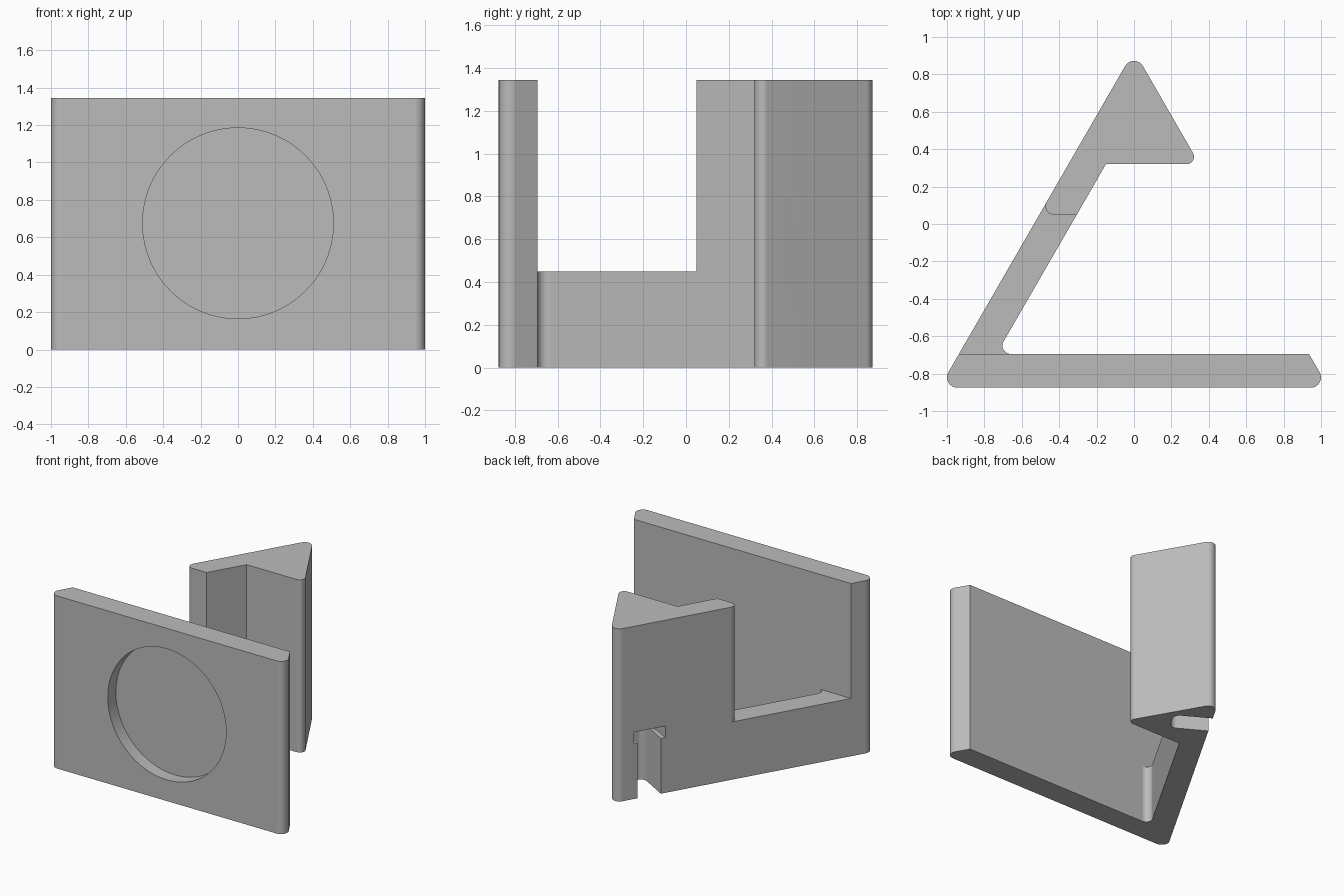
import bpy, bmesh, math
from mathutils import Matrix, Vector

old = bpy.data.objects.get("Cube")
if old:
    bpy.data.objects.remove(old, do_unlink=True)

grey = bpy.data.materials.new("plain_grey")
grey.use_nodes = True
grey.diffuse_color = (0.5, 0.5, 0.5, 1)
grey.node_tree.nodes["Principled BSDF"].inputs["Base Color"].default_value = (0.5, 0.5, 0.5, 1)

HEIGHT = 1.345
ARM_TOP = 0.45
C, S = math.cos(math.pi / 6), 0.5


def rounded(points, steps=10):
    """Polygon of (x, y, radius) corners with each corner filleted."""
    out = []
    for i, (x, y, r) in enumerate(points):
        p = Vector((x, y))
        if r == 0:
            out.append(p)
            continue
        a = (Vector(points[i - 1][:2]) - p).normalized()
        b = (Vector(points[(i + 1) % len(points)][:2]) - p).normalized()
        half = a.angle(b) / 2
        centre = p + (a + b).normalized() * r / math.sin(half)
        start = p + a * r / math.tan(half) - centre
        end = p + b * r / math.tan(half) - centre
        sweep = math.atan2(start.x * end.y - start.y * end.x, start.dot(end))
        for k in range(steps + 1):
            out.append(centre + Matrix.Rotation(sweep * k / steps, 2) @ start)
    return out


def prism(name, points, low, high, frame=Matrix()):
    """Extrude a rounded outline between two levels of a local frame."""
    bm = bmesh.new()
    face = bm.faces.new([bm.verts.new((p.x, p.y, low)) for p in rounded(points)])
    top = bmesh.ops.extrude_face_region(bm, geom=[face])["geom"]
    bmesh.ops.translate(bm, vec=(0, 0, high - low),
                        verts=[g for g in top if isinstance(g, bmesh.types.BMVert)])
    bm.transform(frame)
    bmesh.ops.recalc_face_normals(bm, faces=bm.faces)
    mesh = bpy.data.meshes.new(name)
    bm.to_mesh(mesh)
    bm.free()
    mesh.materials.append(grey)
    ob = bpy.data.objects.new(name, mesh)
    bpy.context.collection.objects.link(ob)
    return ob


def axes(u, v, w, origin):
    m = Matrix((u, v, w)).transposed().to_4x4()
    m.translation = origin
    return m


def cut(body, cutter):
    bpy.context.view_layer.objects.active = body
    mod = body.modifiers.new("cut", "BOOLEAN")
    mod.operation, mod.solver, mod.object = "DIFFERENCE", "EXACT", cutter
    bpy.ops.object.modifier_apply(modifier=mod.name)
    bpy.data.objects.remove(cutter, do_unlink=True)


# Front plate, slanted arm and rear post as one outline
stand = prism("stand_body", [
    (-1.04, -0.875, 0.055), (1.04, -0.875, 0.055), (0.936, -0.695, 0),
    (-0.736, -0.695, 0.045), (-0.15, 0.32, 0), (0.35, 0.32, 0.04),
    (0, 0.927, 0.055)], 0, HEIGHT)

# Open space above the arm, leaving a rounded post edge
cut(stand, prism("arm_gap", [
    (-1.3, -0.695, 0), (-0.2, -0.695, 0), (-0.2, 0.05, 0),
    (-0.507, 0.05, 0.045), (-0.391, 0.25, 0), (-1.3, 0.25, 0)], ARM_TOP, 2))

# Round recess in the front plate
front = axes((1, 0, 0), (0, 0, 1), (0, -1, 0), (0, 0, 0.675))
disc = [(0.51 * math.cos(i * math.tau / 96), 0.51 * math.sin(i * math.tau / 96), 0)
        for i in range(96)]
cut(stand, prism("disc_recess", disc, 0.775, 1, front))

# Plug pocket, ledge and cable channel in the outer face of the post
outer = axes((-S, -C, 0), (-C, S, 0), (0, 0, 1), (-0.535, 0, 0))
for name, left, right, depth, low, high in (
        ("plug_pocket", -0.912, -0.62, 0.19, 0.5, 1.23),
        ("plug_ledge", -0.89, -0.645, 0.19, 0.43, 0.52),
        ("cable_channel", -0.86, -0.68, 0.28, -0.1, 0.45)):
    cut(stand, prism(name, [(left, -depth, 0.05), (right, -depth, 0.05),
                            (right, 0.1, 0), (left, 0.1, 0)], low, high, outer))

# Bent cable slot through the other slanted face
inner = axes((-S, C, 0), (0, 0, 1), (C, S, 0), (0.535, 0, 0))
cut(stand, prism("cable_slot", [
    (0.25, 0.3, 0), (0.612, 0.3, 0.035), (0.612, -0.1, 0), (0.81, -0.1, 0),
    (0.81, 0.002, 0), (0.69, 0.002, 0.1), (0.69, 0.37, 0.12), (0.25, 0.37, 0)],
    -0.21, 0.1, inner))

# Smooth the rounded edges only
bpy.ops.object.select_all(action="DESELECT")
stand.select_set(True)
bpy.context.view_layer.objects.active = stand
bpy.ops.object.shade_smooth_by_angle(angle=math.radians(25))
weighted = stand.modifiers.new("even_normals", "WEIGHTED_NORMAL")
weighted.keep_sharp = True
